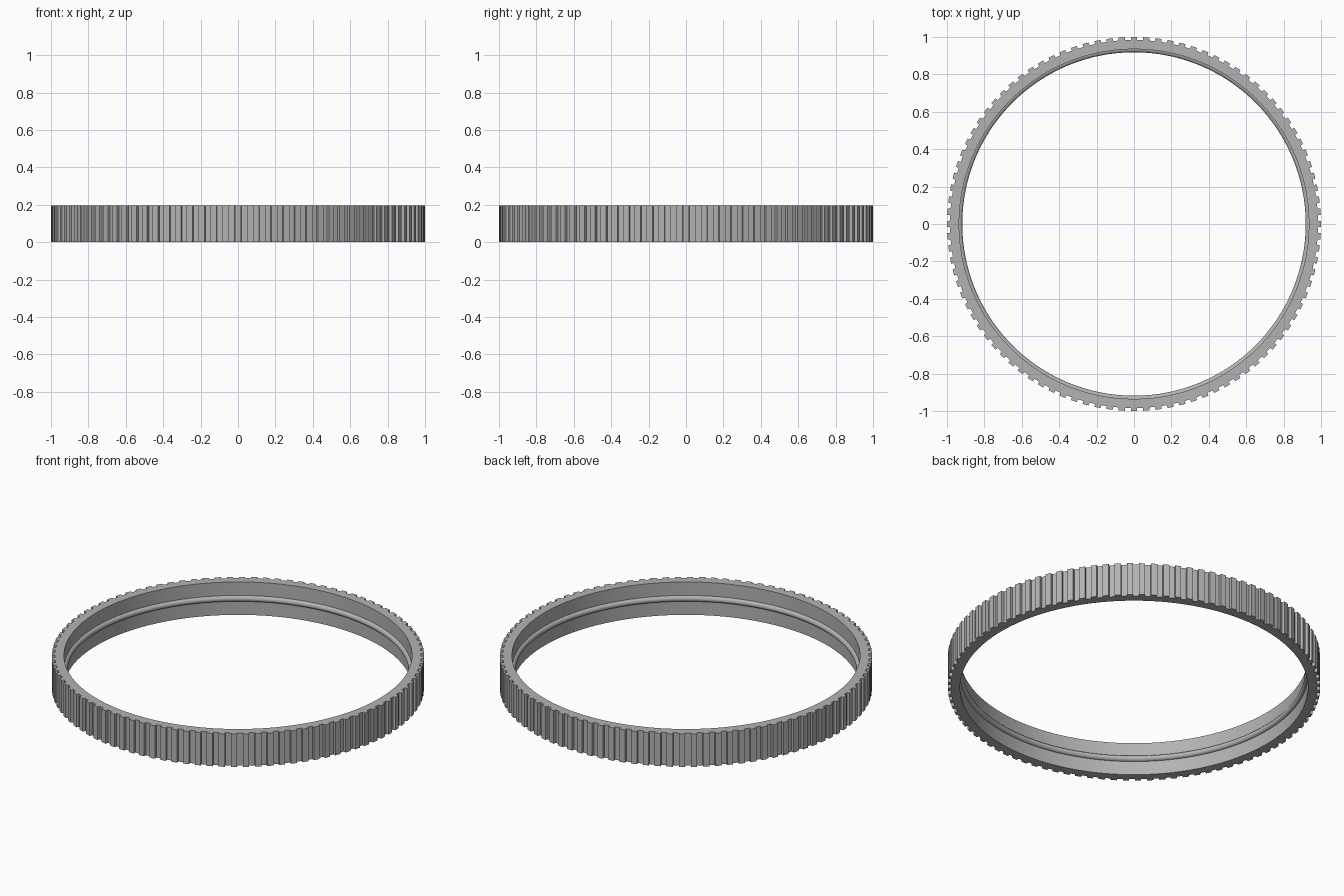
import bpy, bmesh, math

cube = bpy.data.objects.get("Cube")
if cube:
    bpy.data.objects.remove(cube, do_unlink=True)

HEIGHT = 0.195
TEETH = 96
R_TIP, R_ROOT, R_IN = 1.0, 0.984, 0.935
BEAD_Z, BEAD_R = 0.098, 0.017

grey = bpy.data.materials.new("grey")
grey.use_nodes = True
colour = (0.45, 0.45, 0.45, 1)
grey.diffuse_color = colour
grey.node_tree.nodes["Principled BSDF"].inputs["Base Color"].default_value = colour

# Inner wall profile with a half-round bead at mid height, from bottom to top
bead = [(R_IN - BEAD_R * math.cos(a), BEAD_Z + BEAD_R * math.sin(a))
        for a in (math.pi * (i / 8 - 0.5) for i in range(9))]
inner = [(R_IN, 0)] + bead + [(R_IN, HEIGHT)]


def column(bm, angle, outer_r):
    """Closed cross-section of the ring at one angle."""
    section = inner + [(outer_r, HEIGHT), (outer_r, 0)]
    return [bm.verts.new((r * math.cos(angle), r * math.sin(angle), z))
            for r, z in section]


# Each tooth gives four sections: root to tip, then tip back to root
bm = bmesh.new()
pitch = 2 * math.pi / TEETH
steps = [(-0.27, R_ROOT), (-0.25, R_TIP), (0.25, R_TIP), (0.27, R_ROOT)]
columns = [column(bm, (t + offset) * pitch, r)
           for t in range(TEETH) for offset, r in steps]
for i, a in enumerate(columns):
    b = columns[(i + 1) % len(columns)]
    for j in range(len(a)):
        k = (j + 1) % len(a)
        bm.faces.new((a[j], b[j], b[k], a[k]))
bmesh.ops.recalc_face_normals(bm, faces=bm.faces)

mesh = bpy.data.meshes.new("toothed_ring")
bm.to_mesh(mesh)
bm.free()
mesh.materials.append(grey)
ring = bpy.data.objects.new("toothed_ring", mesh)
bpy.context.collection.objects.link(ring)

# Smooth the bore and bead, keep the teeth crisp
bpy.ops.object.select_all(action="DESELECT")
ring.select_set(True)
bpy.context.view_layer.objects.active = ring
bpy.ops.object.shade_smooth_by_angle(angle=math.radians(30))
